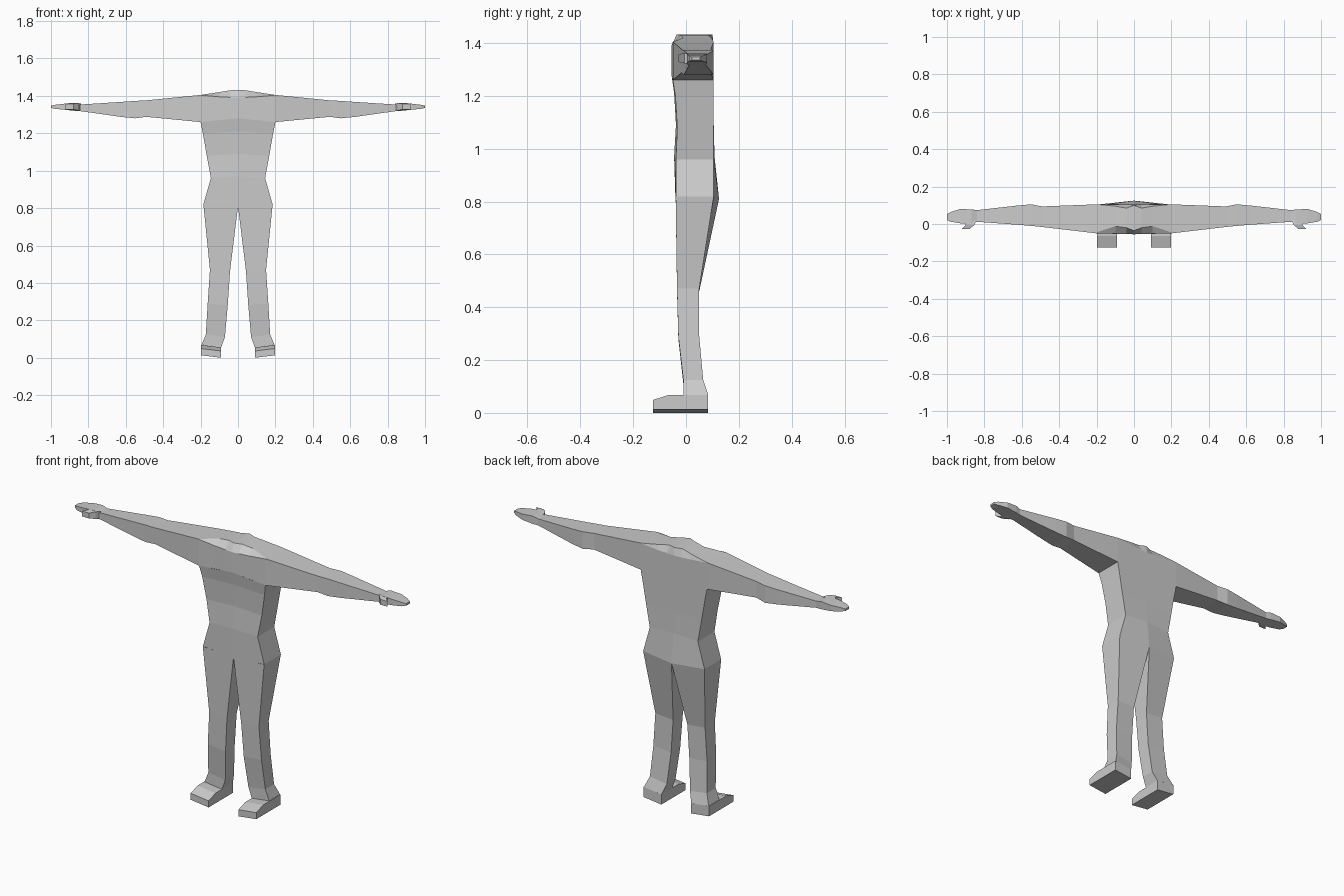
import bpy
import bmesh

old = bpy.data.objects.get("Cube")
if old:
    bpy.data.objects.remove(old, do_unlink=True)

GREY = (0.6, 0.6, 0.6, 1)
grey = bpy.data.materials.new("plain grey")
grey.use_nodes = True
grey.diffuse_color = GREY
grey.node_tree.nodes["Principled BSDF"].inputs["Base Color"].default_value = GREY


def loft(name, rings, closed=True, cap_start=False, cap_end=False):
    """Skin a row of cross-sections and mirror it to the other side."""
    bm = bmesh.new()
    loops = [[bm.verts.new(p) for p in ring] for ring in rings]
    count = len(rings[0])
    for a, b in zip(loops, loops[1:]):
        for i in range(count if closed else count - 1):
            j = (i + 1) % count
            bm.faces.new((a[i], a[j], b[j], b[i]))
    if cap_start:
        bm.faces.new(loops[0])
    if cap_end:
        bm.faces.new(loops[-1])
    bmesh.ops.remove_doubles(bm, verts=bm.verts, dist=0.0005)
    bmesh.ops.recalc_face_normals(bm, faces=bm.faces)
    # point the skin outward from its own middle line
    out = 0
    mid = sum((v.co.y for v in bm.verts)) / len(bm.verts)
    for f in bm.faces:
        out += f.normal.y * (f.calc_center_median().y - mid) * f.calc_area()
    if out < 0:
        bmesh.ops.reverse_faces(bm, faces=bm.faces)
    mesh = bpy.data.meshes.new(name)
    bm.to_mesh(mesh)
    bm.free()
    mesh.materials.append(grey)
    obj = bpy.data.objects.new(name, mesh)
    bpy.context.collection.objects.link(obj)
    mirror = obj.modifiers.new("mirror", "MIRROR")
    mirror.use_clip = True
    return obj


# Torso: half width, side z, centre z, front y side/centre, back y side/centre
torso = [
    (0.200, 1.26, 1.28, -0.050, -0.055, 0.105, 0.105),
    (0.188, 1.20, 1.21, -0.040, -0.045, 0.105, 0.105),
    (0.167, 1.08, 1.09, -0.033, -0.038, 0.105, 0.105),
    (0.145, 0.96, 0.97, -0.038, -0.045, 0.105, 0.108),
    (0.185, 0.82, 0.81, -0.038, -0.040, 0.105, 0.125),
]
loft("torso", [[(0, fc, zc), (w, fs, zs), (w, bs, zs), (0, bc, zc)]
               for w, zs, zc, fs, fc, bs, bc in torso], closed=False)

# Shoulders and neck base: x, bottom z, chamfer z, top z, front/top front/top back/back y
shoulders = [
    (0.00, 1.280, 1.390, 1.432, -0.055, -0.035, 0.100, 0.105),
    (0.04, 1.276, 1.392, 1.430, -0.054, -0.020, 0.085, 0.105),
    (0.10, 1.270, 1.395, 1.420, -0.052, -0.012, 0.095, 0.105),
    (0.20, 1.260, 1.404, 1.405, -0.050, -0.045, 0.105, 0.105),
]
loft("shoulders", [[(x, f, zb), (x, f, zc), (x, tf, zt), (x, tb, zt), (x, b, zc), (x, b, zb)]
                   for x, zb, zc, zt, f, tf, tb, b in shoulders])


def box_rings(rows):
    return [[(x, f, zb), (x, f, zt), (x, b, zt), (x, b, zb)] for x, f, b, zb, zt in rows]


# Arms and hands: x, front y, back y, bottom z, top z
arm = [
    (0.20, -0.050, 0.105, 1.260, 1.405),
    (0.49, -0.016, 0.094, 1.288, 1.376),
    (0.55, -0.010, 0.105, 1.280, 1.373),
    (0.62, -0.004, 0.099, 1.287, 1.368),
    (0.84, 0.012, 0.074, 1.318, 1.354),
]
hand = [
    (0.84, 0.012, 0.074, 1.318, 1.354),
    (0.87, 0.002, 0.078, 1.320, 1.362),
    (0.93, 0.004, 0.080, 1.326, 1.358),
    (0.98, 0.012, 0.064, 1.331, 1.352),
    (1.00, 0.022, 0.053, 1.336, 1.347),
]
loft("arm", box_rings(arm))
loft("hand", box_rings(hand), cap_end=True)

# Thumbs: y, inner x, outer x, bottom z, top z
thumb = [(0.020, 0.840, 0.90, 1.323, 1.358), (-0.006, 0.855, 0.90, 1.323, 1.362),
         (-0.028, 0.88, 0.922, 1.328, 1.357)]
loft("thumb", [[(a, y, zb), (c, y, zb), (c, y, zt), (a, y, zt)]
               for y, a, c, zb, zt in thumb], cap_start=True, cap_end=True)

# Legs: inner x, outer x, inner z, outer z, front y, outer back y, inner back y
leg = [
    (0.000, 0.185, 0.81, 0.82, -0.039, 0.105, 0.125),
    (0.043, 0.150, 0.46, 0.47, -0.034, 0.050, 0.050),
    (0.055, 0.162, 0.28, 0.29, -0.029, 0.050, 0.050),
    (0.070, 0.172, 0.11, 0.125, -0.010, 0.065, 0.065),
    (0.090, 0.195, 0.055, 0.068, -0.010, 0.084, 0.084),
]
loft("leg", [[(xi, f, zi), (xo, f, zo), (xo, bo, zo), (xi, bi, zi)]
             for xi, xo, zi, zo, f, bo, bi in leg])

# Feet: one side profile swept from the inner to the slightly higher outer edge
foot = [(-0.125, 0), (-0.125, 0.036), (-0.065, 0.055), (0.084, 0.055), (0.084, 0)]
loft("foot", [[(x, y, z + lift) for y, z in foot] for x, lift in ((0.09, 0), (0.198, 0.013))],
     cap_start=True, cap_end=True)
